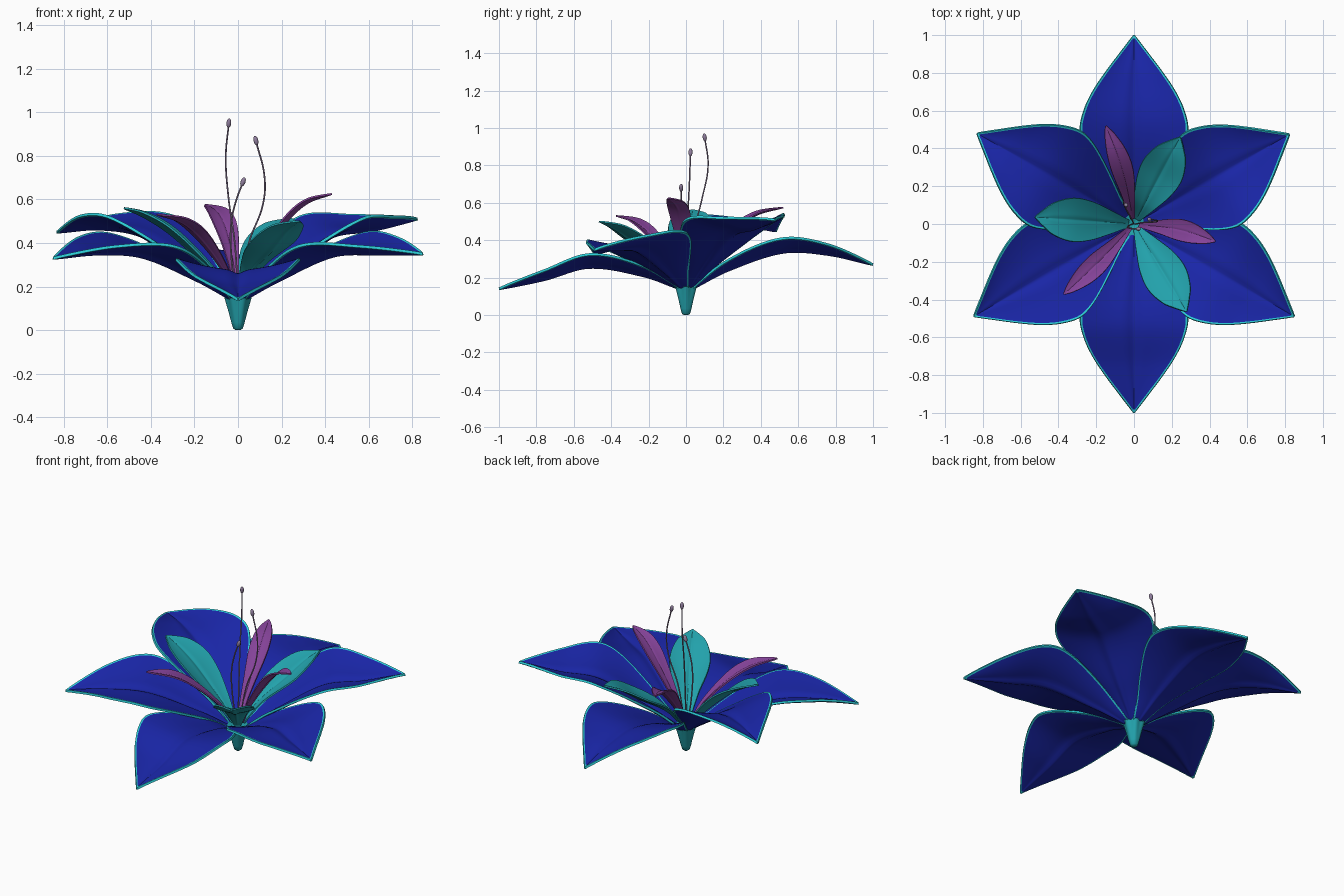
import bpy, math
from mathutils import Vector

if "Cube" in bpy.data.objects:
    bpy.data.objects.remove(bpy.data.objects["Cube"])


def material(name, rgb):
    m = bpy.data.materials.new(name)
    m.diffuse_color = (*rgb, 1)
    m.use_nodes = True
    m.node_tree.nodes["Principled BSDF"].inputs["Base Color"].default_value = m.diffuse_color
    return m


BLUE = material("petal blue", (0.010, 0.019, 0.39))
CYAN = material("edge cyan", (0.025, 0.62, 0.69))
TEAL = material("inner teal", (0.016, 0.36, 0.41))
PURPLE = material("inner purple", (0.235, 0.056, 0.32))
MAUVE = material("stamen mauve", (0.28, 0.21, 0.34))


def smooth_curve(pts, x):
    """Cubic interpolation through (x, y) points."""
    n = len(pts)

    def slope(i):
        a, b = pts[max(i - 1, 0)], pts[min(i + 1, n - 1)]
        return (b[1] - a[1]) / (b[0] - a[0])
    i = 0
    while i < n - 2 and x > pts[i + 1][0]:
        i += 1
    (x0, y0), (x1, y1) = pts[i], pts[i + 1]
    h = x1 - x0
    t = min(max((x - x0) / h, 0), 1)
    return ((2*t**3 - 3*t*t + 1) * y0 + (t**3 - 2*t*t + t) * h * slope(i)
            + (3*t*t - 2*t**3) * y1 + (t**3 - t*t) * h * slope(i + 1))


def finish(obj, angle=40):
    bpy.ops.object.select_all(action='DESELECT')
    obj.select_set(True)
    bpy.context.view_layer.objects.active = obj
    for m in list(obj.modifiers):
        bpy.ops.object.modifier_apply(modifier=m.name)
    bpy.ops.object.shade_smooth_by_angle(angle=math.radians(angle))


def mesh_object(name, verts, faces, mats):
    me = bpy.data.meshes.new(name)
    me.from_pydata(verts, [], faces)
    for m in mats:
        me.materials.append(m)
    ob = bpy.data.objects.new(name, me)
    bpy.context.collection.objects.link(ob)
    return ob


def petal(name, angle, length, width, spine, lifts, groove, thick, mats, bend=0):
    """Cupped petal; width and spine are curves over 0..1 of the length."""
    rows, half = 48, 11
    a = math.radians(angle)
    ux, uy = math.cos(a), math.sin(a)
    verts, faces, rim = [], [], []
    cols = 2 * half + 3
    for i in range(rows + 1):
        t = i / rows
        r = 0.03 + (length - 0.03) * t
        hw = max(smooth_curve(width, t), 0.003)
        zc = smooth_curve(spine, t)
        inner = max(1 - 0.010 / hw, 0.5)
        vs = [math.copysign((abs(k) / half) ** 1.3, k) * inner for k in range(-half, half + 1)]
        fade = math.sin(math.pi * t ** 0.9) ** 0.8 if 0 < t < 1 else 0
        for v in [-1] + vs + [1]:
            lift = (lifts[0] if v > 0 else lifts[1]) * abs(v) ** 1.7
            z = zc + fade * (lift - groove * math.exp(-(v / 0.11) ** 2))
            s = v * hw + bend * math.sin(math.pi * t)
            verts.append((r * ux - s * uy, r * uy + s * ux, z))
    for i in range(rows):
        for j in range(cols - 1):
            p = i * cols + j
            faces.append((p, p + cols, p + cols + 1, p + 1))
            rim.append(j in (0, cols - 2) or i == rows - 1)
    ob = mesh_object(name, verts, faces, mats)
    if len(mats) > 1:
        for f, edge in zip(ob.data.polygons, rim):
            f.material_index = int(edge)
    so = ob.modifiers.new("thickness", 'SOLIDIFY')
    so.thickness, so.offset = thick, 0
    so.material_offset_rim = 0
    finish(ob)
    return ob


# Large blue outer petals: angle, length, heights at 0.2/0.5/0.75/1, edge lifts (left, right)
big_width = [(0, 0.035), (0.1, 0.085), (0.2, 0.15), (0.3, 0.212), (0.4, 0.264), (0.49, 0.286),
             (0.6, 0.262), (0.7, 0.215), (0.8, 0.15), (0.9, 0.077), (1, 0.003)]
outer = [
    ("front_petal", -90, 1.0, (0.22, 0.27, 0.20, 0.14), (0.055, 0.055)),
    ("back_petal", 90, 1.0, (0.25, 0.35, 0.335, 0.27), (0.06, 0.06)),
    ("front_right_petal", -30, 0.98, (0.24, 0.355, 0.36, 0.35), (0.09, 0.035)),
    ("front_left_petal", -150, 0.98, (0.24, 0.35, 0.36, 0.33), (0.035, 0.09)),
    ("back_right_petal", 30, 0.95, (0.27, 0.44, 0.47, 0.51), (0.08, 0.07)),
    ("back_left_petal", 150, 0.96, (0.27, 0.44, 0.475, 0.45), (0.07, 0.08)),
]
for name, ang, ln, z, lifts in outer:
    spine = [(0, 0.14), (0.2, z[0]), (0.5, z[1]), (0.75, z[2]), (1, z[3])]
    petal(name, ang, ln, big_width, spine, lifts, 0.016, 0.013, [BLUE, CYAN])

# Teal inner petals
teal_width = [(0, 0.02), (0.2, 0.065), (0.4, 0.103), (0.6, 0.115), (0.8, 0.085), (0.92, 0.04), (1, 0.004)]
for i, (ang, ln, tip) in enumerate([(62, 0.52, 0.51), (176, 0.525, 0.56), (-59, 0.54, 0.5)]):
    spine = [(0, 0.17), (0.2, 0.28), (0.55, tip - 0.12), (0.8, tip - 0.04), (1, tip)]
    petal(f"teal_petal_{i + 1}", ang, ln, teal_width, spine, (0.03, 0.03), 0.008, 0.009, [TEAL])

# Slender purple inner petals
slim_width = [(0, 0.012), (0.25, 0.036), (0.5, 0.056), (0.7, 0.052), (0.9, 0.027), (1, 0.004)]
for i, (ang, ln, tip, bend) in enumerate([(-12, 0.44, 0.625, 0.02), (106, 0.54, 0.575, -0.02),
                                          (-135, 0.525, 0.53, 0.01)]):
    k = tip - 0.2
    spine = [(0, 0.18), (0.12, 0.2 + 0.22*k), (0.45, 0.2 + 0.68*k), (0.7, 0.2 + 0.9*k), (1, tip)]
    petal(f"purple_petal_{i + 1}", ang, ln, slim_width, spine, (0.015, 0.015), 0.004, 0.008,
          [PURPLE], bend)

# Stamens: thin curved filament with a small oval tip
stamens = [
    [(0, 0, 0.16), (-0.015, 0.03, 0.4), (-0.045, 0.085, 0.62), (-0.056, 0.118, 0.8), (-0.042, 0.1, 0.95)],
    [(0.01, 0, 0.16), (0.05, 0.008, 0.4), (0.115, 0.012, 0.58), (0.122, 0.018, 0.7), (0.082, 0.024, 0.87)],
    [(-0.01, 0, 0.16), (-0.032, -0.012, 0.36), (-0.03, -0.02, 0.5), (-0.01, -0.024, 0.59), (0.023, -0.026, 0.68)],
]
for i, path in enumerate(stamens):
    cu = bpy.data.curves.new(f"filament_{i + 1}", 'CURVE')
    cu.dimensions, cu.bevel_depth, cu.bevel_resolution = '3D', 0.004, 2
    cu.use_fill_caps = True
    sp = cu.splines.new('BEZIER')
    sp.bezier_points.add(len(path) - 1)
    for bp, co in zip(sp.bezier_points, path):
        bp.co = co
        bp.handle_left_type = bp.handle_right_type = 'AUTO'
    cu.materials.append(MAUVE)
    bpy.context.collection.objects.link(bpy.data.objects.new(f"filament_{i + 1}", cu))
    end, prev = Vector(path[-1]), Vector(path[-2])
    bpy.ops.mesh.primitive_uv_sphere_add(segments=16, ring_count=10, radius=1, location=end)
    tip = bpy.context.object
    tip.name = f"anther_{i + 1}"
    tip.scale = (0.011, 0.011, 0.022)
    tip.rotation_euler = (end - prev).to_track_quat('Z', 'Y').to_euler()
    tip.data.materials.append(MAUVE)
    finish(tip, 60)

# Fluted teal cup at the base
profile = [(0.012, 0), (0.022, 0.008), (0.03, 0.035), (0.042, 0.085), (0.056, 0.14), (0.062, 0.165),
           (0.045, 0.165), (0.02, 0.15)]
N = 48
verts, faces = [], []
for r, z in profile:
    for k in range(N):
        a = 2 * math.pi * k / N
        rr = r * (1 + 0.5 * z * math.cos(6 * a))
        verts.append((rr * math.cos(a), rr * math.sin(a), z))
for i in range(len(profile) - 1):
    for k in range(N):
        q = (k + 1) % N
        faces.append((i*N + k, i*N + q, (i+1)*N + q, (i+1)*N + k))
faces.append(tuple(range(N))[::-1])
faces.append(tuple(range((len(profile) - 1) * N, len(profile) * N)))
finish(mesh_object("base_cup", verts, faces, [TEAL]), 50)
